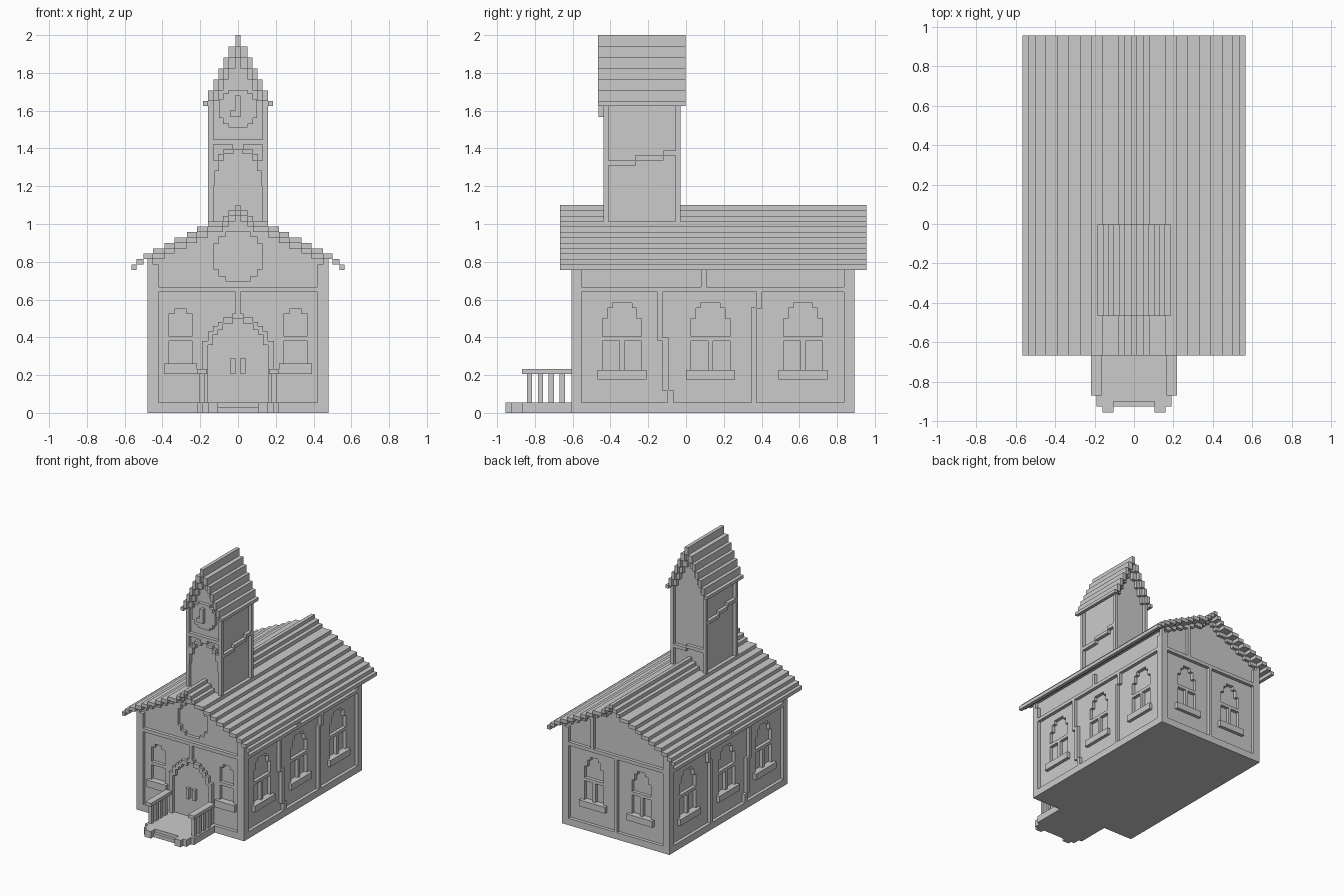
import bpy, bmesh

if "Cube" in bpy.data.objects:
    bpy.data.objects.remove(bpy.data.objects["Cube"])

# ---------- helpers ----------
def add_prism(bm, pts, axis, d0, d1):
    """Extrude a (u, z) outline between depths d0 and d1 along an axis."""
    def place(u, z, d):
        return (u, d, z) if axis == 'y' else (d, u, z)
    a = [bm.verts.new(place(u, z, d0)) for u, z in pts]
    b = [bm.verts.new(place(u, z, d1)) for u, z in pts]
    bm.faces.new(a)
    bm.faces.new(b[::-1])
    n = len(pts)
    for i in range(n):
        j = (i + 1) % n
        bm.faces.new((a[j], a[i], b[i], b[j]))

def prisms(name, items):
    bm = bmesh.new()
    for it in items:
        add_prism(bm, *it)
    bmesh.ops.recalc_face_normals(bm, faces=bm.faces[:])
    me = bpy.data.meshes.new(name)
    bm.to_mesh(me)
    bm.free()
    ob = bpy.data.objects.new(name, me)
    bpy.context.collection.objects.link(ob)
    return ob

def boxes(name, items):
    return prisms(name, [([(x0, z0), (x1, z0), (x1, z1), (x0, z1)], 'y', y0, y1)
                         for x0, x1, y0, y1, z0, z1 in items])

def mir(items):
    return items + [(-b[1], -b[0]) + tuple(b[2:]) for b in items]

def stepped(rows, z0, c=0.0):
    """Symmetric stepped outline from (half width, top z) rows."""
    right, z, last = [], z0, None
    for h, top in rows:
        if h == last:
            right[-1] = (h, top)
        else:
            right += [(h, z), (h, top)]
        z, last = top, h
    return [(c + h, z) for h, z in right] + [(c - h, z) for h, z in right[::-1]]

def disc(zc, r):
    return stepped([(.5*r, zc-.8*r), (.8*r, zc-.5*r), (r, zc+.5*r),
                    (.8*r, zc+.8*r), (.5*r, zc+r)], zc - r)

def arch(outer, inner, z0):
    return stepped(outer, z0) + stepped(inner, z0)[::-1]

def cut(ob, cutter):
    m = ob.modifiers.new("cut", 'BOOLEAN')
    m.operation, m.solver, m.object = 'DIFFERENCE', 'EXACT', cutter
    cutter.hide_render = True
    bpy.context.view_layer.objects.active = ob
    bpy.ops.object.modifier_apply(modifier="cut")
    bpy.data.objects.remove(cutter)

def roof(name, w, zs, y0, y1):
    inner = w[1:] + [0]
    boxes(name, mir([(inner[i], w[i], y0, y1, zs[i], zs[i+1]) for i in range(len(w))]))

def trim(name, w, zs, depths, xmax):
    out = []
    for i in range(len(w) - 1):
        x1 = min(w[i+1], xmax)
        x0 = w[i+2] if i + 2 < len(w) else 0
        if x1 > x0:
            out += [(x0, x1, a, b, zs[i], zs[i+1]) for a, b in depths]
    boxes(name, mir(out))

# ---------- sizes ----------
X, Y0, Y1, V = .478, -.605, .893, .0265          # outer frame, frame thickness
XP, YF, YB = X - V, Y0 + V, Y1 - V               # wall panel planes
W = [.565, .538, .50, .45, .39, .335, .27, .218, .16, .08, .05, .014]
ZS = [.757 + .0286*i for i in range(13)]
TW = [.185, .158, .131, .104, .077, .05, .014]
TZ = [1.625, 1.65, 1.708, 1.766, 1.824, 1.882, 1.94, 2.0]
FY0, FY1, TX, TP = -.436, -.03, .158, .131       # bell tower
TYF, TYB = FY0 + V, FY1 - V

# ---------- walls with recessed windows ----------
walls = prisms("walls", [(stepped([(XP, ZS[0])] + [(min(W[i+1], XP), ZS[i+1])
                          for i in range(11)], 0), 'y', YF, YB)])
def side_win(c, h):
    return stepped([(h, .50), (h-.026, .555), (h-.052, .582)], .228, c)
side_c, back_c, front_c = [-.338, .129, .62], [-.21, .21], [-.304, .304]
holes, bars, sills = [], [], []
for c in side_c:
    for s in (-1, 1):
        holes.append((side_win(c, .103), 'x', s*(XP-V), s*(XP+.1)))
    bars += mir([(XP-V, XP, c-.103, c+.103, .38, .405), (XP-V, XP, c-.013, c+.013, .228, .38)])
    sills += mir([(XP, X, c-.13, c+.13, .178, .228)])
for c in back_c:
    holes.append((side_win(c, .085), 'y', YB-V, YB+.1))
    bars += [(c-.085, c+.085, YB-V, YB, .38, .405), (c-.013, c+.013, YB-V, YB, .228, .38)]
    sills.append((c-.115, c+.115, YB, Y1, .178, .228))
for c in front_c:
    holes.append((stepped([(.06, .525), (.03, .553)], .262, c), 'y', YF-.1, YF+V))
    bars.append((c-.06, c+.06, YF, YF+V, .38, .405))
    sills.append((c-.087, c+.087, Y0, YF, .205, .262))
holes.append((disc(.828, .13), 'y', YF-.1, YF+V))
cut(walls, prisms("window_cutter", holes))
boxes("window_bars", bars)
boxes("window_sills", sills)

# ---------- timber frame ----------
frame = mir([(.42, X, Y0, YF, 0, ZS[1]), (.42, X, YB, Y1, 0, ZS[1]),
             (XP, X, YF, -.552, 0, .76), (XP, X, .837, YB, 0, .76)])
for z0, z1 in ((0, .055), (.64, .667)):
    frame += [(-.42, .42, Y0, YF, z0, z1), (-.42, .42, YB, Y1, z0, z1)]
    frame += mir([(XP, X, -.552, .837, z0, z1)])
frame += mir([(XP, X, a, b, z0, z1) for a, b, z0, z1 in (
    (-.15, -.124, .38, .64), (-.124, -.092, .115, .4), (-.097, -.066, .055, .12),
    (.372, .40, .55, .64), (.346, .372, .055, .56), (.08, .108, .667, .76))])
frame += [(-.013, .013, Y0, YF, .52, .64), (-.013, .013, YB, Y1, .055, .64),
          (.195, .221, YB, Y1, .667, ZS[7])]
boxes("timber_frame", frame)
trim("gable_trim", W, ZS, [(Y0, YF), (YB, Y1)], X)

# ---------- main roof ----------
roof("main_roof", W, ZS, -.667, .955)

# ---------- door ----------
prisms("door_arch", [(arch(
    [(.19, .38), (.16, .43), (.133, .46), (.107, .482), (.08, .505), (.03, .527)],
    [(.16, .36), (.133, .415), (.107, .442), (.08, .47), (.03, .5)], 0), 'y', Y0, YF)])
boxes("door_handles", mir([(.014, .04, Y0, YF, .205, .29)]))

# ---------- porch ----------
boxes("porch_steps", [(-.217, .217, -.868, Y0, 0, .055), (-.105, .105, -.9, -.868, 0, .055),
                      (-.105, .105, -.924, -.9, 0, .03)] +
      mir([(.105, .19, -.924, -.868, 0, .055), (.105, .16, -.955, -.924, 0, .055)]))
boxes("porch_railing", mir([(.165, .217, -.868, Y0, .205, .232)] +
      [(.178, .204, y-.014, y+.014, .055, .205) for y in (-.828, -.77, -.713, -.655)]))

# ---------- bell tower ----------
prisms("tower_walls", [(stepped([(TP, TZ[1])] + [(TW[i+1], TZ[i+1])
                        for i in range(1, 6)], .9), 'y', TYF, TYB)])
tf = mir([(TP, TX, FY0, TYF, .93, TZ[1]), (TP, TX, TYB, FY1, .93, TZ[1])])
tf += [(-TP, TP, FY0, TYF, 1.42, 1.447)]
# cracked beams stepping across the sides and back
tf += [(TP, TX, a, b, z, z + .027) for a, b, z in (
    (TYF, -.265, 1.31), (-.27, -.12, 1.335), (-.12, TYB, 1.362))]
tf += [(-TX, -TP, a, b, z, z + .027) for a, b, z in (
    (TYF, -.31, 1.45), (-.31, -.2, 1.425), (-.2, TYB, 1.40))]
tf += [(.02, TP, TYB, FY1, 1.15, 1.177), (-TP, .02, TYB, FY1, 1.175, 1.202)]
boxes("tower_frame", tf)
prisms("tower_arch", [(arch(
    [(.131, 1.335), (.105, 1.37), (.08, 1.395), (.03, 1.42)],
    [(.124, 1.28), (.1, 1.335), (.075, 1.37), (.025, 1.395)], 1.2), 'y', FY0, TYF)])
prisms("clock_face", [(disc(1.61, .1), 'y', FY0, TYF)])
boxes("clock_hands", [(-.015, .012, -.464, FY0, 1.6, 1.68), (-.042, .012, -.464, FY0, 1.566, 1.6)])
trim("tower_gable_trim", TW, TZ, [(FY0, TYF), (TYB, FY1)], TX)
roof("tower_roof", TW, TZ, -.465, -.003)
